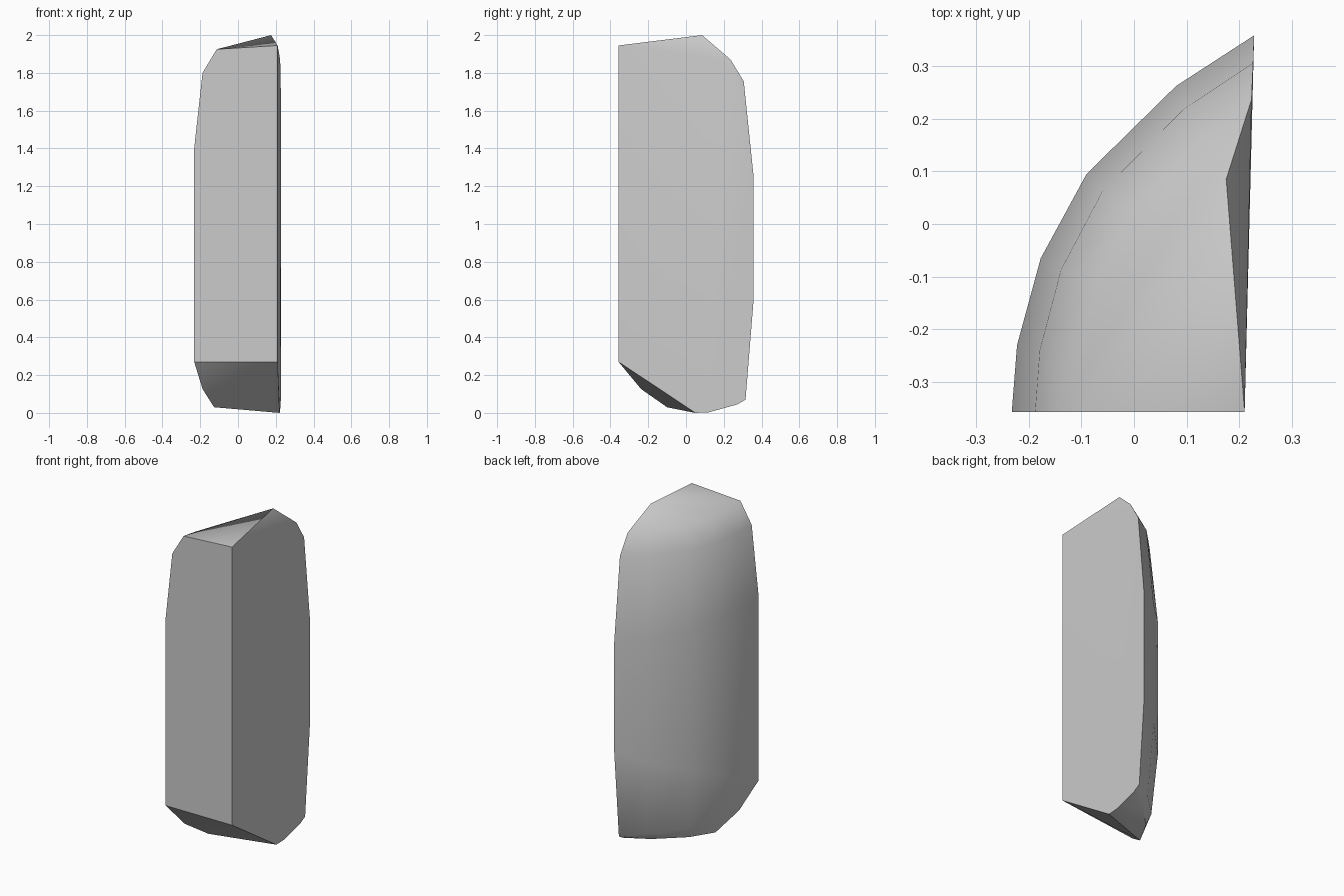
import bpy, bmesh
from math import radians
from mathutils import Vector

cube = bpy.data.objects.get("Cube")
if cube:
    bpy.data.objects.remove(cube, do_unlink=True)

# Plain grey stone
stone = bpy.data.materials.new("grey_stone")
stone.use_nodes = True
grey = (0.6, 0.6, 0.6, 1)
stone.diffuse_color = grey
stone.node_tree.nodes["Principled BSDF"].inputs["Base Color"].default_value = grey

# Plan of the rounded side, from the front face to the back edge
CORNER_X, FRONT_Y = 0.21, -0.357
ARC = [(-0.232, FRONT_Y), (-0.222, -0.23), (-0.177, -0.065),
       (-0.09, 0.095), (0.08, 0.262), (0.228, 0.358)]


def ring(z_front, z_back, sx, sy, start=0):
    """Arc shrunk towards the square corner, tilted from front to back."""
    last = len(ARC) - 1
    return [Vector((CORNER_X + (x - CORNER_X) * sx,
                    FRONT_Y + (y - FRONT_Y) * sy,
                    z_front + (z_back - z_front) * i / last))
            for i, (x, y) in enumerate(ARC) if i >= start]


# Stacked rings: underside, chamfer, body, shoulder, crown
points = ring(0.02, 0.045, 0.87, 0.88, start=2)
points += ring(0.14, 0.07, 0.92, 0.94, start=1)
points += ring(0.27, 0.6, 1, 1)
points += ring(1.4, 1.25, 1, 1)
points += ring(1.8, 1.755, 0.9, 0.927)
points += ring(1.925, 1.87, 0.73, 0.83)

# Square front corner, peak and foot
points += [Vector(p) for p in (
    (CORNER_X, FRONT_Y, 0.27), (CORNER_X, FRONT_Y, 1.945),
    (0.175, 0.085, 2), (0.22, 0.05, 0), (0.222, 0.12, 0.003))]

# Wrap the points in a solid shell
bm = bmesh.new()
for p in points:
    bm.verts.new(p)
hull = bmesh.ops.convex_hull(bm, input=bm.verts)
loose = {v for v in hull["geom_interior"] + hull["geom_unused"]
         if isinstance(v, bmesh.types.BMVert) and v.is_valid}
bmesh.ops.delete(bm, geom=list(loose), context="VERTS")
bmesh.ops.dissolve_limit(bm, angle_limit=radians(1.5), verts=bm.verts, edges=bm.edges)
bmesh.ops.recalc_face_normals(bm, faces=bm.faces)

mesh = bpy.data.meshes.new("stone_block")
bm.to_mesh(mesh)
bm.free()
mesh.materials.append(stone)
block = bpy.data.objects.new("stone_block", mesh)
bpy.context.collection.objects.link(block)

# Smooth rounded side, crisp cut faces
bpy.ops.object.select_all(action="DESELECT")
block.select_set(True)
bpy.context.view_layer.objects.active = block
bpy.ops.object.shade_smooth_by_angle(angle=radians(35))
